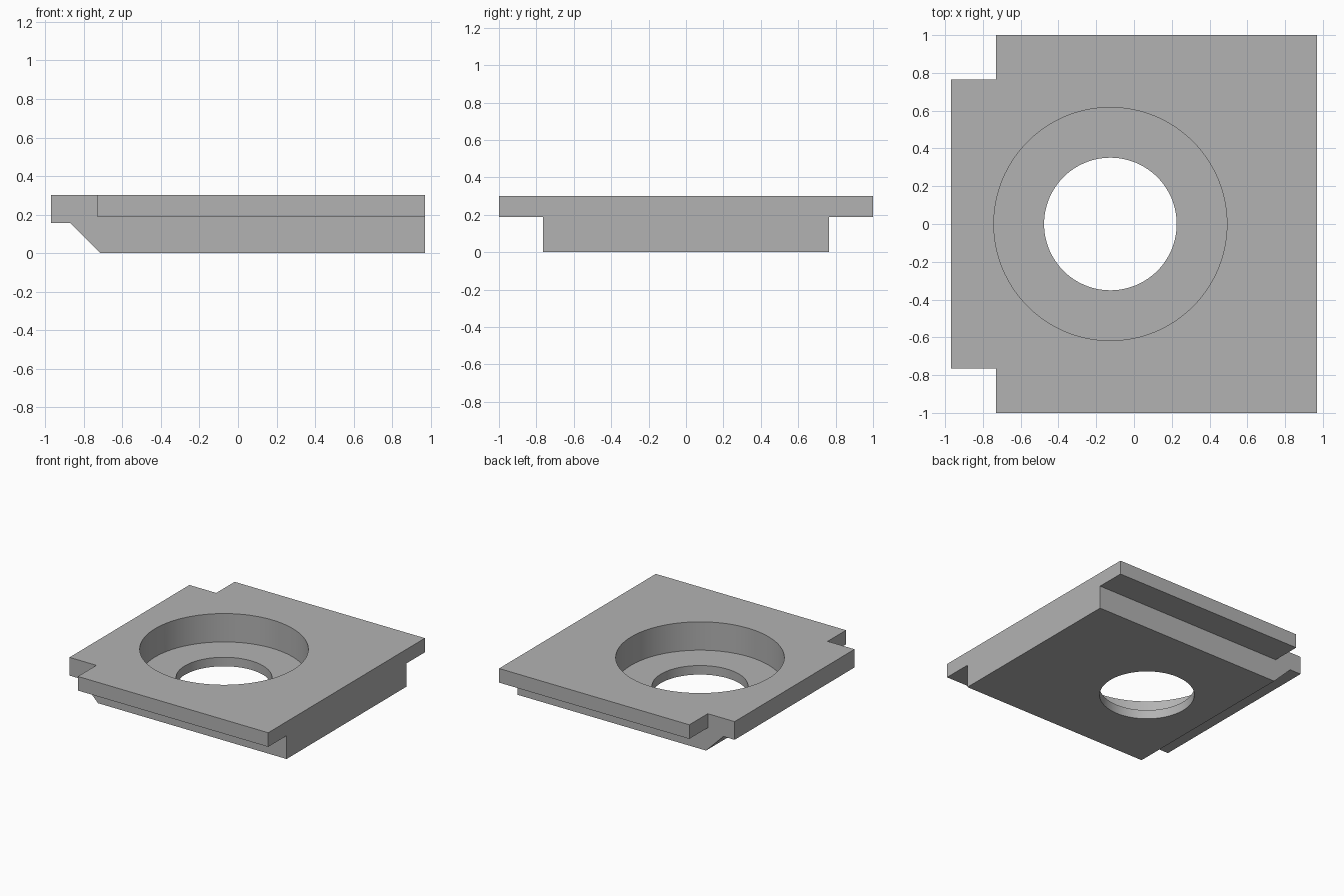
import bpy
import bmesh
from math import radians
from mathutils import Matrix, Vector

cube = bpy.data.objects.get("Cube")
if cube:
    bpy.data.objects.remove(cube, do_unlink=True)

TOP = 0.302
HOLE_X = -0.125

grey = bpy.data.materials.new("plain grey")
grey.use_nodes = True
colour = (0.45, 0.45, 0.45, 1)
grey.diffuse_color = colour
grey.node_tree.nodes["Principled BSDF"].inputs["Base Color"].default_value = colour


def finish(name, bm):
    bmesh.ops.recalc_face_normals(bm, faces=bm.faces)
    mesh = bpy.data.meshes.new(name)
    bm.to_mesh(mesh)
    bm.free()
    mesh.materials.append(grey)
    obj = bpy.data.objects.new(name, mesh)
    bpy.context.collection.objects.link(obj)
    return obj


def extrude_profile(name, points, half_width):
    """Extrude an x-z outline symmetrically along y."""
    bm = bmesh.new()
    face = bm.faces.new([bm.verts.new((x, -half_width, z)) for x, z in points])
    new = bmesh.ops.extrude_face_region(bm, geom=[face])["geom"]
    verts = [v for v in new if isinstance(v, bmesh.types.BMVert)]
    bmesh.ops.translate(bm, vec=Vector((0, 2 * half_width, 0)), verts=verts)
    return finish(name, bm)


def bore(name, radius, bottom, top):
    bm = bmesh.new()
    bmesh.ops.create_cone(
        bm, cap_ends=True, segments=128, radius1=radius, radius2=radius,
        depth=top - bottom,
        matrix=Matrix.Translation((HOLE_X, 0, (bottom + top) / 2)))
    return finish(name, bm)


def combine(target, tool, operation):
    tool.hide_render = True
    mod = target.modifiers.new(tool.name, "BOOLEAN")
    mod.operation = operation
    mod.solver = "EXACT"
    mod.object = tool
    bpy.context.view_layer.objects.active = target
    bpy.ops.object.modifier_apply(modifier=mod.name)
    bpy.data.objects.remove(tool, do_unlink=True)


# Central block with a chamfered tongue on its right-hand end
plate = extrude_profile("mounting_plate", [
    (-0.97, TOP), (-0.97, 0.155), (-0.87, 0.155),
    (-0.715, 0), (0.97, 0), (0.97, TOP)], 0.765)

# Wider flange along the top
flange = extrude_profile("flange", [
    (-0.73, 0.188), (0.97, 0.188), (0.97, TOP), (-0.73, TOP)], 1.0)
combine(plate, flange, "UNION")

# Counterbored through hole
combine(plate, bore("counterbore", 0.617, 0.073, 0.5), "DIFFERENCE")
combine(plate, bore("through_hole", 0.351, -0.2, 0.5), "DIFFERENCE")

# Smooth bore walls, crisp edges
bpy.ops.object.select_all(action="DESELECT")
plate.select_set(True)
bpy.context.view_layer.objects.active = plate
bpy.ops.object.shade_smooth_by_angle(angle=radians(30))
